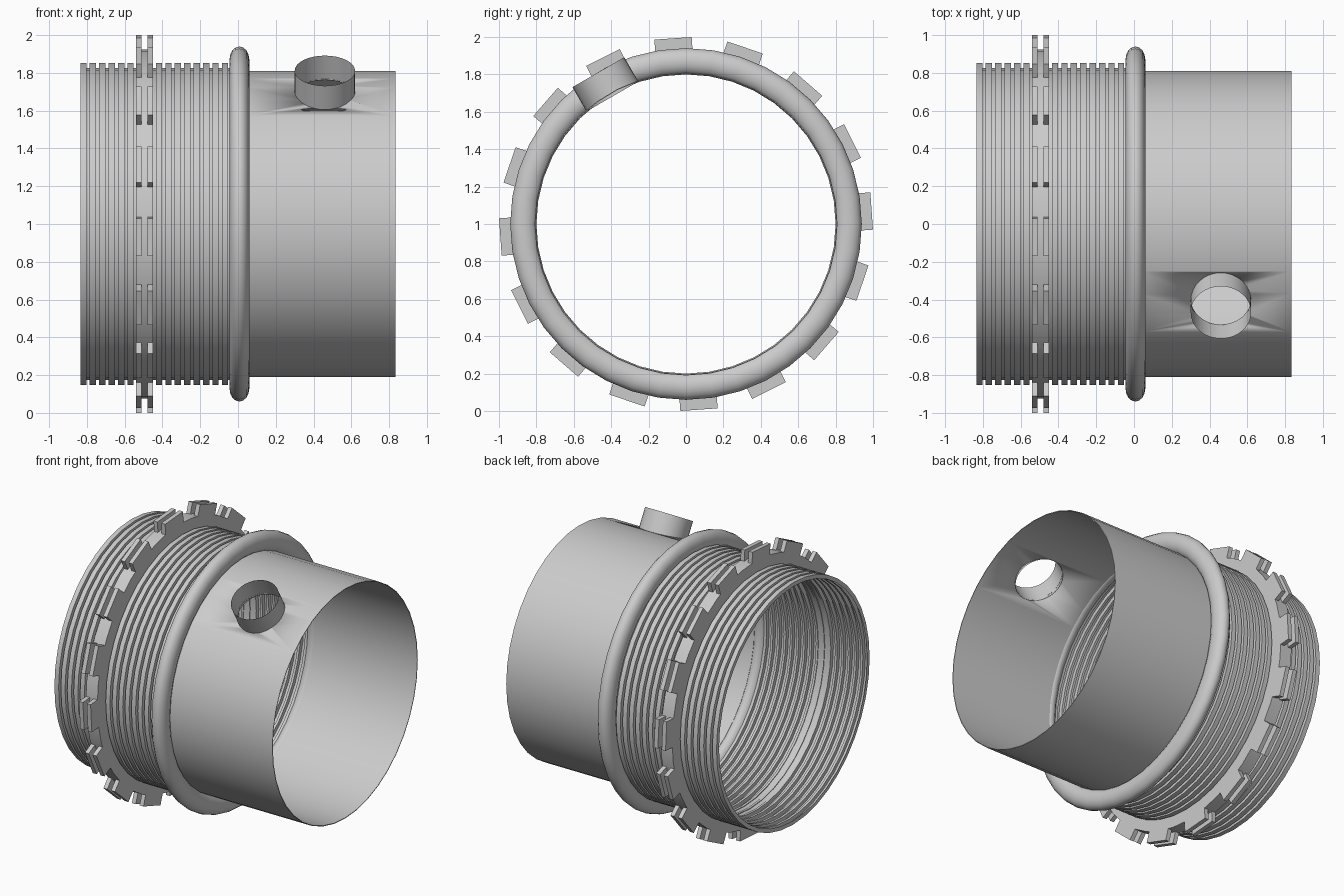
import bpy, bmesh, math
from mathutils import Vector, Matrix

if "Cube" in bpy.data.objects:
    bpy.data.objects.remove(bpy.data.objects["Cube"])

CZ = 1.0      # height of the main axis
SEG = 40


def finish(bm, name, smooth=True):
    bmesh.ops.recalc_face_normals(bm, faces=bm.faces)
    me = bpy.data.meshes.new(name)
    bm.to_mesh(me)
    bm.free()
    ob = bpy.data.objects.new(name, me)
    bpy.context.collection.objects.link(ob)
    ob.location.z = CZ
    if smooth:
        bpy.ops.object.select_all(action='DESELECT')
        ob.select_set(True)
        bpy.context.view_layer.objects.active = ob
        bpy.ops.object.shade_smooth_by_angle(angle=math.radians(35))
    return ob


def revolve(name, profile, closed=False, seg=SEG):
    """Spin an (x, radius) profile about the x axis."""
    bm = bmesh.new()
    rings = []
    for i in range(seg):
        a = 2 * math.pi * i / seg
        rings.append([bm.verts.new((x, r * math.cos(a), r * math.sin(a))) for x, r in profile])
    n = len(profile)
    for i in range(seg):
        p, q = rings[i], rings[(i + 1) % seg]
        for j in range(n if closed else n - 1):
            k = (j + 1) % n
            bm.faces.new((p[j], p[k], q[k], q[j]))
    return finish(bm, name)


def spout_matrix(dist):
    a = math.radians(120)
    d = Vector((0, math.cos(a), math.sin(a)))
    return Matrix.Translation(Vector((0.46, 0, 0)) + d * dist) @ d.to_track_quat('Z', 'Y').to_matrix().to_4x4()


def spout_cylinder(name, lo, hi, r, caps):
    bm = bmesh.new()
    bmesh.ops.create_cone(bm, cap_ends=caps, segments=32, radius1=r, radius2=r,
                          depth=hi - lo, matrix=spout_matrix((lo + hi) / 2))
    return finish(bm, name)


# smooth sleeve, thin wall with a round hole for the spout
sleeve = revolve("smooth_sleeve", [(0.03, 0.81), (0.835, 0.81), (0.835, 0.805), (0.03, 0.805)], True)
cutter = spout_cylinder("hole_cutter", 0.6, 1.1, 0.16, True)
cutter.hide_render = True
cutter.hide_set(True)
mod = sleeve.modifiers.new("hole", 'BOOLEAN')
mod.operation = 'DIFFERENCE'
mod.solver = 'EXACT'
mod.object = cutter
bpy.context.view_layer.update()
cut = bpy.data.meshes.new_from_object(sleeve.evaluated_get(bpy.context.evaluated_depsgraph_get()))
sleeve.modifiers.clear()
sleeve.data = cut
bpy.data.objects.remove(cutter)

# open side spout
spout_cylinder("side_spout", 0.787, 0.937, 0.16, False)

# rounded bead between sleeve and ribbed neck
revolve("bead_ring", [(0.0075 + 0.0525 * math.cos(t * math.pi / 8), 0.87 + 0.07 * math.sin(t * math.pi / 8))
                      for t in range(16)], True)

# ribbed neck: square-wave wall
wave = []
for i in range(16):
    x = -0.835 + 0.05 * i
    wave += [(x, 0.825), (x, 0.853), (x + 0.033, 0.853), (x + 0.033, 0.825)]
wave.append((-0.02, 0.825))
revolve("ribbed_neck", wave)

# locking flange disc
revolve("flange_disc", [(-0.54, 0.83), (-0.54, 0.925), (-0.45, 0.925), (-0.45, 0.83)], True)

# sixteen pairs of flat teeth round the flange
bm = bmesh.new()
for k in range(16):
    rot = Matrix.Rotation(math.radians(4 + 22.5 * k), 4, 'X')
    for x in (-0.525, -0.465):
        bmesh.ops.create_cube(bm, size=1, matrix=rot @ Matrix.Translation((x, 0.945, 0))
                              @ Matrix.Diagonal((0.03, 0.1, 0.2, 1)))
finish(bm, "flange_teeth", False)
